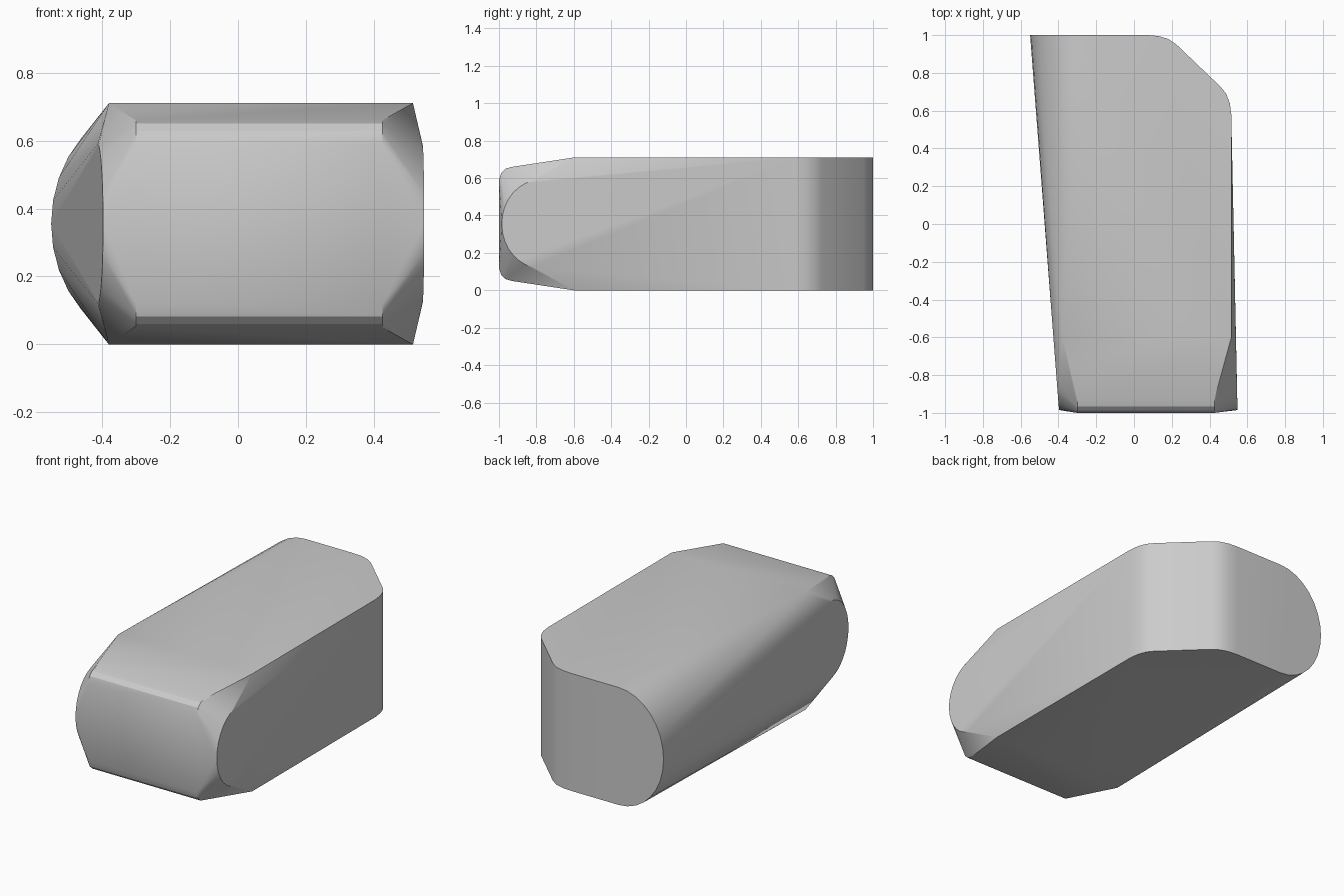
import bpy, bmesh, math

cube = bpy.data.objects.get("Cube")
if cube:
    bpy.data.objects.remove(cube, do_unlink=True)

HEIGHT = 0.71
MID = HEIGHT / 2


def arc(steps=16):
    """Cosine and sine pairs over a half turn, from top to bottom."""
    angles = [math.pi * (0.5 - i / steps) for i in range(steps + 1)]
    return [(math.cos(a), math.sin(a)) for a in angles]


points = []

# Rounded back end on the right side
points += [(-0.25 - 0.3 * c, 1, MID + MID * s) for c, s in arc()]

# Flat top and bottom outline: shoulders and the rounded back corner
outline = [(-0.38, -0.6), (0.515, -0.6), (0.515, 0.58), (0.507, 0.64),
           (0.488, 0.69), (0.46, 0.725), (0.225, 0.95), (0.18, 0.98),
           (0.13, 0.995), (0.07, 1)]
points += [(x, y, z) for x, y in outline for z in (0, HEIGHT)]

# Rounded front ends of the two side faces
for x, slope in ((-0.397, -0.078), (0.548, -0.024)):
    for c, s in arc():
        y = -0.78 - 0.205 * c
        points.append((x + slope * (y + 0.985), y, MID + 0.235 * s))

# Nose with softened upper and lower edges
for x in (-0.3, 0.425):
    for y, dz in ((-0.93, 0.305), (-0.965, 0.295), (-0.988, 0.273), (-1, 0.235)):
        points += [(x, y, MID + dz), (x, y, MID - dz)]

# Wrap the sections in one tapered body
bm = bmesh.new()
for p in points:
    bm.verts.new(p)
hull = bmesh.ops.convex_hull(bm, input=bm.verts)
loose = [v for v in bm.verts if not v.link_faces]
bmesh.ops.delete(bm, geom=loose, context='VERTS')
bmesh.ops.dissolve_limit(bm, angle_limit=math.radians(0.5),
                         verts=bm.verts, edges=bm.edges)
bmesh.ops.recalc_face_normals(bm, faces=bm.faces)
mesh = bpy.data.meshes.new("tapered_body")
bm.to_mesh(mesh)
bm.free()
body = bpy.data.objects.new("tapered_body", mesh)
bpy.context.collection.objects.link(body)

# Plain grey finish
grey = bpy.data.materials.new("light_grey")
grey.use_nodes = True
colour = (0.6, 0.6, 0.6, 1)
grey.diffuse_color = colour
grey.node_tree.nodes["Principled BSDF"].inputs["Base Color"].default_value = colour
mesh.materials.append(grey)

bpy.ops.object.select_all(action='DESELECT')
body.select_set(True)
bpy.context.view_layer.objects.active = body
bpy.ops.object.shade_smooth_by_angle(angle=math.radians(22))
